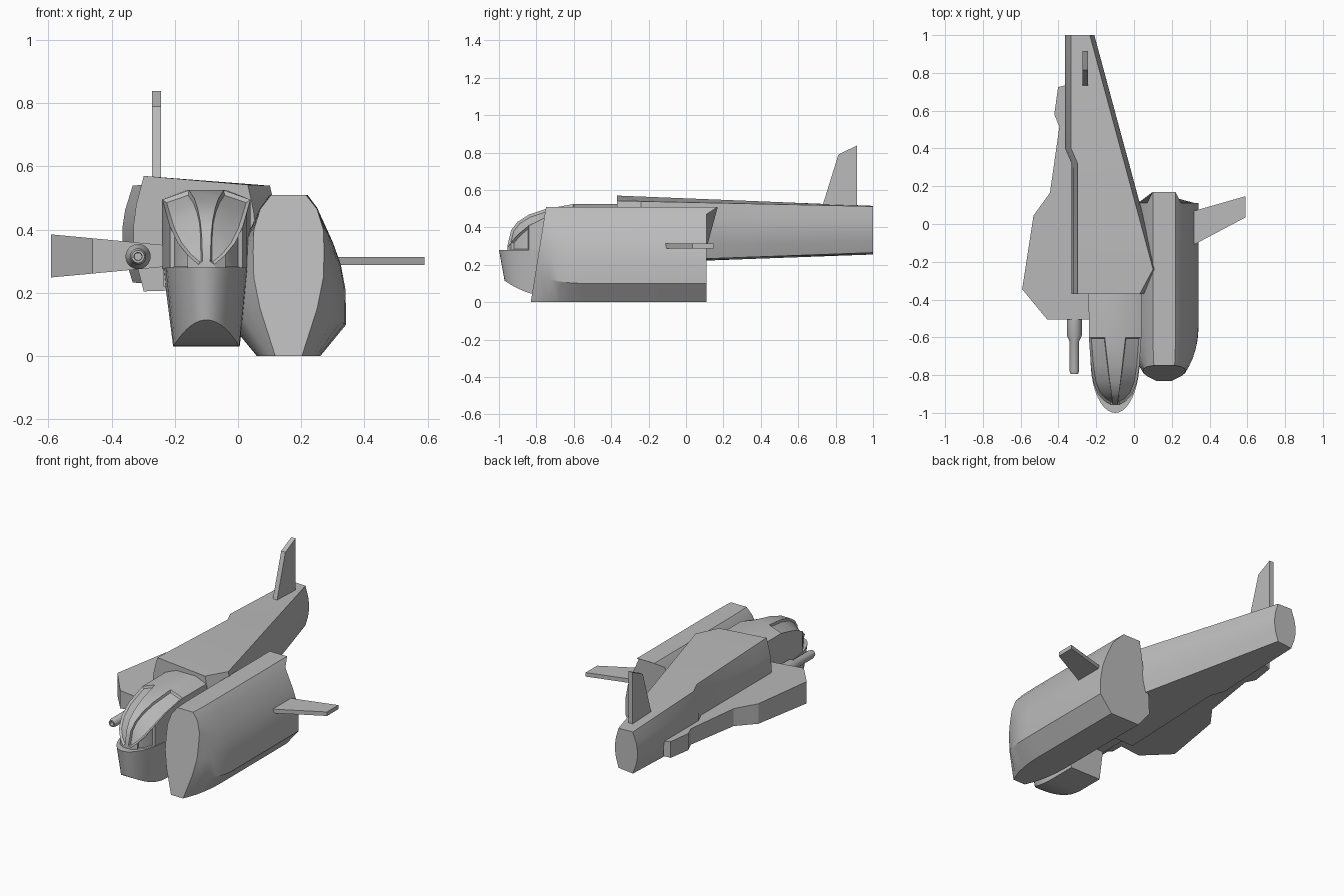
import bpy, bmesh, math
from mathutils import Vector

if "Cube" in bpy.data.objects:
    bpy.data.objects.remove(bpy.data.objects["Cube"], do_unlink=True)

GREY = (0.5, 0.5, 0.5, 1)
hull = bpy.data.materials.new("hull_grey")
hull.use_nodes = True
hull.diffuse_color = GREY
hull.node_tree.nodes["Principled BSDF"].inputs["Base Color"].default_value = GREY


def finish(name, bm, smooth=None):
    bmesh.ops.remove_doubles(bm, verts=bm.verts, dist=0.0005)
    bmesh.ops.recalc_face_normals(bm, faces=bm.faces)
    mesh = bpy.data.meshes.new(name)
    bm.to_mesh(mesh)
    bm.free()
    mesh.materials.append(hull)
    obj = bpy.data.objects.new(name, mesh)
    bpy.context.collection.objects.link(obj)
    if smooth:
        bpy.ops.object.select_all(action='DESELECT')
        obj.select_set(True)
        bpy.context.view_layer.objects.active = obj
        bpy.ops.object.shade_smooth_by_angle(angle=math.radians(smooth))
    return obj


def loft(rings):
    """Skin closed rings of equal length; returns the mesh and rows of faces."""
    bm = bmesh.new()
    rows = [[bm.verts.new(p) for p in ring] for ring in rings]
    n = len(rows[0])
    faces = [[bm.faces.new((a[i], a[(i + 1) % n], b[(i + 1) % n], b[i]))
              for i in range(n)] for a, b in zip(rows, rows[1:])]
    bm.faces.new(rows[0])
    bm.faces.new(rows[-1])
    return bm, faces


def lerp(a, b, t):
    return a + (b - a) * t


# Large side pod: bulging section that narrows to a slanted front face
POD_X = 0.16
full = [(0.06, 0.51), (0.09, 0.47), (0.14, 0.36), (0.165, 0.29), (0.18, 0.21),
        (0.182, 0.10), (0.10, 0)]
face = [(0.055, 0.51), (0.09, 0.465), (0.11, 0.40), (0.112, 0.33), (0.11, 0.25),
        (0.09, 0.15), (0.042, 0)]


def pod_ring(y, t, slant, notch=0.0):
    half = [(lerp(a[0], b[0], t), lerp(a[1], b[1], t)) for a, b in zip(full, face)]
    both = half + [(-x, z) for x, z in reversed(half)]
    return [(POD_X + x, y + slant * z + (notch if z > 0.5 else 0), z) for x, z in both]


bm, _ = loft([pod_ring(-0.83, 1, 0.16), pod_ring(-0.79, 0.72, 0.14),
              pod_ring(-0.74, 0.42, 0.12), pod_ring(-0.68, 0.2, 0.08),
              pod_ring(-0.62, 0.06, 0.04), pod_ring(-0.55, 0, 0),
              pod_ring(0.11, 0, 0, 0.06)])
finish("side_pod", bm, 25)

# Long skewed main body, from the broad front to the narrow tail
body = []
for y, xl, xr in [(-0.37, -0.33, 0.055), (-0.24, -0.33, 0.125), (0.32, -0.33, -0.026),
                  (0.40, -0.365, -0.048), (1.0, -0.365, -0.21)]:
    t = (y + 0.37) / 1.37
    top_l, top_r = lerp(0.57, 0.515, t), lerp(0.542, 0.512, t)
    low = lerp(0.205, 0.255, t)
    left = [(xl + d, lerp(low, top_l, f)) for d, f in
            [(0.032, 0), (0.008, 0.25), (0, 0.42), (0, 0.58), (0.008, 0.75), (0.032, 1)]]
    right = [(xr - d, lerp(low + 0.01, top_r, f)) for d, f in
             [(0.024, 1), (0.006, 0.75), (0, 0.58), (0, 0.42), (0.006, 0.25), (0.024, 0)]]
    body.append([(x, y, z) for x, z in left + right])
bm, _ = loft(body)
finish("main_body", bm, 25)

# Rounded nose tub under the canopy
CAB_X = -0.10
tub_top, tub_bottom = [], []
STEPS = 20
for i in range(STEPS + 1):
    a = math.pi * i / STEPS
    tub_top.append((CAB_X + 0.13 * math.cos(a), -0.72 - 0.28 * math.sin(a), 0.28))
    y = -0.72 - 0.25 * math.sin(a)
    tub_bottom.append((CAB_X + 0.105 * math.cos(a), y,
                       0.03 + 0.085 * max(0, (-0.72 - y) / 0.25) ** 2))
for ring, w, z in [(tub_top, 0.137, 0.28), (tub_bottom, 0.105, 0.03)]:
    ring.append((CAB_X - w, -0.55, z))
    ring.append((CAB_X + w, -0.55, z))
bm, _ = loft([tub_bottom, tub_top])
# the lower skin is curved, so split it into strips across the tub
for f in [f for f in bm.faces if len(f.verts) > 4 and f.calc_center_median().z < 0.2]:
    v = list(f.verts)
    bmesh.ops.delete(bm, geom=[f], context='FACES_ONLY')
    n = len(v)
    v.sort(key=lambda q: (round(q.co.y, 4), q.co.x))
    nose, pairs = v[0], [v[i:i + 2] for i in range(1, n, 2)]
    bm.faces.new((nose, pairs[0][0], pairs[0][1]))
    for p, q in zip(pairs, pairs[1:]):
        bm.faces.new((p[0], p[1], q[1], q[0]))
finish("nose_tub", bm, 30)

# Canopy and cabin roof with recessed windows
canopy = []
for y, w, shoulder, top, strip in [
        (-0.955, 0.025, 0.29, 0.30, 0.012), (-0.935, 0.06, 0.32, 0.385, 0.015),
        (-0.90, 0.092, 0.36, 0.43, 0.02), (-0.84, 0.115, 0.41, 0.468, 0.028),
        (-0.75, 0.128, 0.455, 0.498, 0.038), (-0.60, 0.139, 0.495, 0.525, 0.055),
        (-0.36, 0.14, 0.495, 0.525, 0.065)]:
    half = [(w, 0.275), (w, shoulder), (strip, top)]
    both = half + [(-x, z) for x, z in reversed(half)]
    canopy.append([(CAB_X + x, y, z) for x, z in both])
bm, rows = loft(canopy)
bmesh.ops.recalc_face_normals(bm, faces=bm.faces)
panes = [[rows[r][c] for r in range(5)] for c in (1, 3)]
panes += [[rows[r][c] for r in (1, 2)] for c in (0, 4)]
for pane in panes:
    bmesh.ops.inset_region(bm, faces=pane, thickness=0.009, depth=-0.012,
                           use_even_offset=True)
finish("canopy", bm, 25)

# Cabin neck joining the canopy to the main body
bm, _ = loft([[(CAB_X + x, y, z) for x, z in
               [(-0.135, 0.22), (0.135, 0.22), (0.138, 0.30), (-0.138, 0.30)]]
              for y in (-0.62, -0.34)])
finish("cabin_neck", bm)

# Stub wing on the right, thicker towards its outer edge
plan = [(-0.2, -0.505), (-0.46, -0.505), (-0.592, -0.345), (-0.532, 0.045),
        (-0.445, 0.165), (-0.395, 0.515), (-0.422, 0.58), (-0.402, 0.725),
        (-0.36, 0.735), (-0.2, 0.5)]


def wing_ring(side):
    return [(x, y, 0.317 + side * lerp(0.035, 0.068, (-0.24 - x) / 0.35)) for x, y in plan]


bm, _ = loft([wing_ring(-1), wing_ring(1)])
finish("stub_wing", bm)

# Gun barrel turned from a short profile
SIDES = 20
gun = []
for y, r in [(-0.45, 0.04), (-0.59, 0.04), (-0.62, 0.026), (-0.775, 0.026),
             (-0.795, 0.02), (-0.795, 0.013), (-0.77, 0.012)]:
    gun.append([(-0.316 + r * math.cos(math.tau * i / SIDES), y,
                 0.315 + r * math.sin(math.tau * i / SIDES)) for i in range(SIDES)])
bm, _ = loft(gun)
finish("gun_barrel", bm, 30)

# Upright tail fin
fin = [(0.725, 0.50), (0.815, 0.79), (0.915, 0.838), (0.915, 0.50)]
bm, _ = loft([[(x, y, z) for y, z in fin] for x in (-0.272, -0.243)])
finish("tail_fin", bm)

# Flat winglet on the pod
winglet = [(0.25, -0.145), (0.25, 0.05), (0.59, 0.147), (0.59, 0.035)]
bm, _ = loft([[(x, y, z) for x, y in winglet] for z in (0.288, 0.313)])
finish("pod_winglet", bm)
